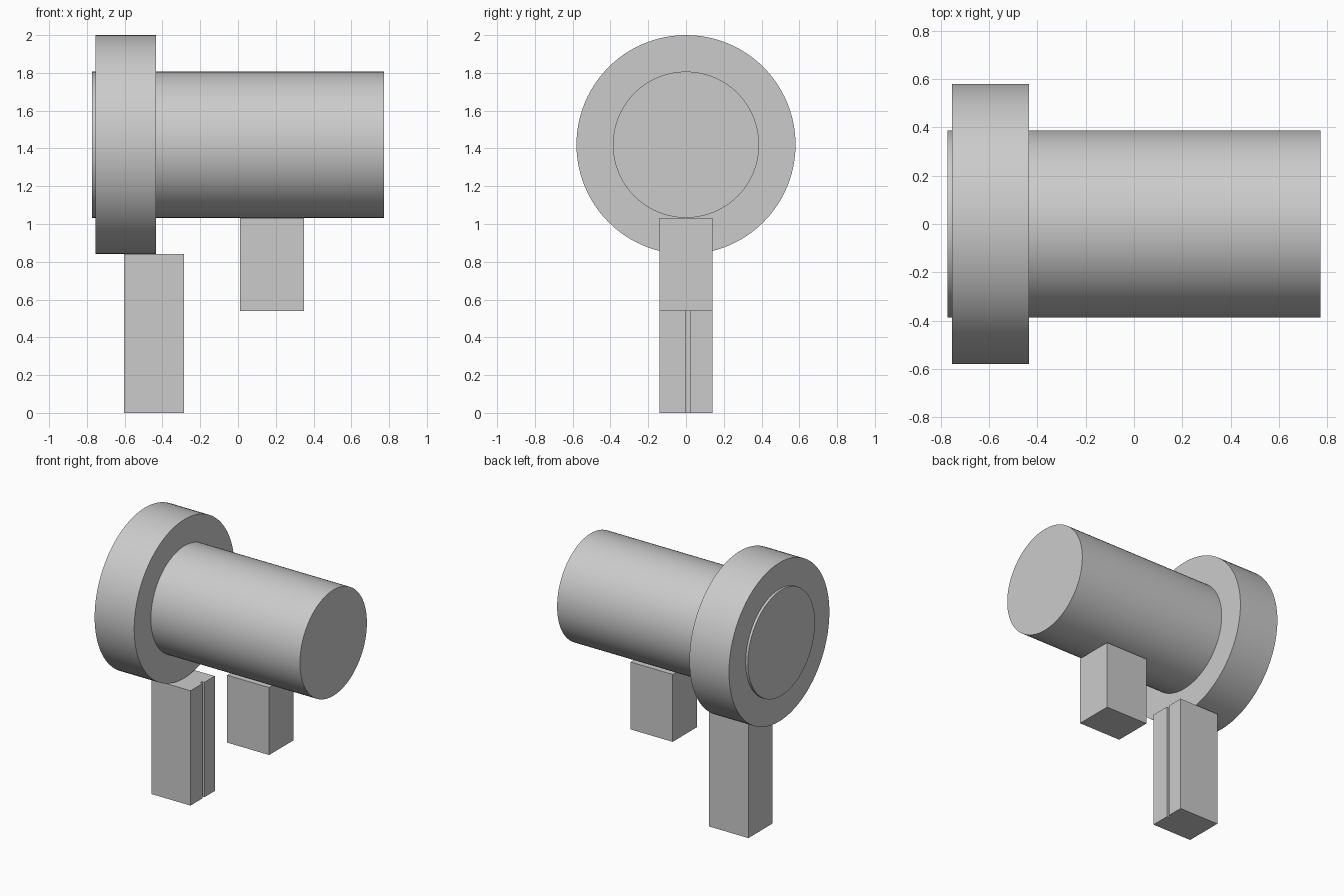
import bpy
import bmesh
import math
from mathutils import Matrix

cube = bpy.data.objects.get("Cube")
if cube:
    bpy.data.objects.remove(cube, do_unlink=True)

# One plain grey for the whole model
GREY = (0.6, 0.6, 0.6, 1.0)
grey = bpy.data.materials.new("plain grey")
grey.use_nodes = True
grey.diffuse_color = GREY
grey.node_tree.nodes["Principled BSDF"].inputs["Base Color"].default_value = GREY

AXIS_Z = 1.42


def finish(name, bm):
    bmesh.ops.recalc_face_normals(bm, faces=bm.faces)
    mesh = bpy.data.meshes.new(name)
    bm.to_mesh(mesh)
    bm.free()
    mesh.materials.append(grey)
    obj = bpy.data.objects.new(name, mesh)
    bpy.context.collection.objects.link(obj)
    return obj


def cylinder(name, x0, x1, radius):
    """Smooth capped cylinder lying along x."""
    bm = bmesh.new()
    place = Matrix.Translation(((x0 + x1) / 2, 0, AXIS_Z)) @ Matrix.Rotation(math.pi / 2, 4, "Y")
    bmesh.ops.create_cone(bm, cap_ends=True, segments=96, radius1=radius,
                          radius2=radius, depth=x1 - x0, matrix=place)
    obj = finish(name, bm)
    bpy.ops.object.select_all(action="DESELECT")
    obj.select_set(True)
    bpy.context.view_layer.objects.active = obj
    bpy.ops.object.shade_smooth_by_angle(angle=math.radians(30))


def prism(name, plan, z0, z1):
    """Upright block extruded from a plan outline."""
    bm = bmesh.new()
    base = bm.faces.new([bm.verts.new((x, y, z0)) for x, y in plan])
    top = bmesh.ops.extrude_face_region(bm, geom=[base], use_keep_orig=True)["geom"]
    bmesh.ops.translate(bm, vec=(0, 0, z1 - z0),
                        verts=[v for v in top if isinstance(v, bmesh.types.BMVert)])
    finish(name, bm)


# Main barrel and the wide collar near its end
cylinder("barrel", -0.772, 0.772, 0.387)
cylinder("collar", -0.754, -0.434, 0.58)

# Short block hanging under the barrel
W = 0.14
prism("short_block", [(0.01, -W), (0.35, -W), (0.35, W), (0.01, W)], 0.54, 1.033)

# Long leg under the collar, with a narrow groove down its inner face
back, front, groove = -0.603, -0.286, -0.306
prism("long_leg", [(back, -W), (front, -W), (front, 0), (groove, 0),
                   (groove, 0.02), (front, 0.02), (front, W), (back, W)], 0, 0.84)
